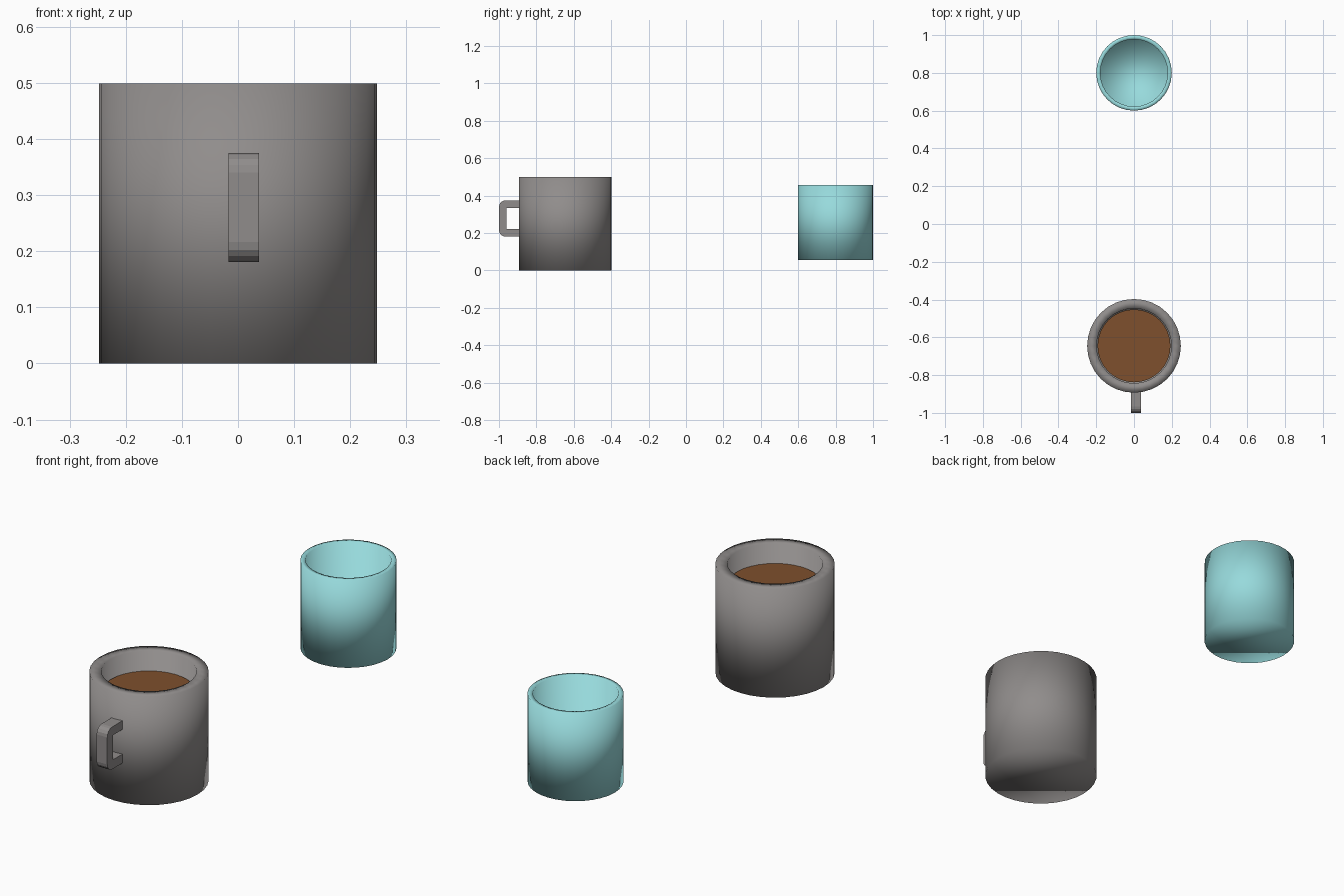
import bpy, bmesh, math

if "Cube" in bpy.data.objects:
    bpy.data.objects.remove(bpy.data.objects["Cube"])

SIDES = 32
GREY = (0.28, 0.265, 0.26, 1)
BLUE = (0.31, 0.70, 0.715, 1)
BROWN = (0.21, 0.08, 0.026, 1)


def finish(name, bm, color, smooth):
    bmesh.ops.recalc_face_normals(bm, faces=bm.faces)
    for face in bm.faces:
        face.smooth = smooth
    mesh = bpy.data.meshes.new(name)
    bm.to_mesh(mesh)
    bm.free()
    obj = bpy.data.objects.new(name, mesh)
    bpy.context.collection.objects.link(obj)
    mat = bpy.data.materials.new(name + "_color")
    mat.diffuse_color = color
    mat.use_nodes = True
    mat.node_tree.nodes["Principled BSDF"].inputs["Base Color"].default_value = mat.diffuse_color
    mesh.materials.append(mat)
    return obj


def lathe(name, profile, y, color, smooth=True):
    """Stack rings from (radius, z) pairs and cap both ends."""
    bm = bmesh.new()
    rings = []
    for r, z in profile:
        rings.append([bm.verts.new((r * math.cos(a), y + r * math.sin(a), z))
                      for a in (2 * math.pi * i / SIDES for i in range(SIDES))])
    for lo, hi in zip(rings, rings[1:]):
        for i in range(SIDES):
            j = (i + 1) % SIDES
            bm.faces.new((lo[i], lo[j], hi[j], hi[i]))
    bm.faces.new(rings[0])
    bm.faces.new(rings[-1])
    return finish(name, bm, color, smooth)


# Thick-walled mug and the drink inside it, softly shaded over the rims
MUG_Y = -0.645
lathe("mug_body", [(0.248, 0), (0.248, 0.499), (0.198, 0.499), (0.196, 0.05)], MUG_Y, GREY)
lathe("coffee", [(0.193, 0.39), (0.193, 0.41)], MUG_Y, BROWN, smooth=False)

# Thin-walled cup
lathe("blue_cup", [(0.2, 0.055), (0.2, 0.457), (0.178, 0.457), (0.176, 0.078)], 0.8, BLUE)


# C-shaped handle with rounded outer corners, extruded along x
def corner(cy, cz, r, start):
    return [(cy + r * math.cos(a), cz + r * math.sin(a))
            for a in (math.radians(start + 22.5 * k) for k in range(5))]


R = 0.035
outline = ([(-0.87, 0.375)] + corner(-1 + R, 0.375 - R, R, 90)
           + corner(-1 + R, 0.181 + R, R, 180)
           + [(-0.87, 0.181), (-0.87, 0.222), (-0.96, 0.222), (-0.96, 0.335), (-0.87, 0.335)])
bm = bmesh.new()
face = bm.faces.new([bm.verts.new((-0.017, y, z)) for y, z in outline])
ext = bmesh.ops.extrude_face_region(bm, geom=[face])
bmesh.ops.translate(bm, vec=(0.054, 0, 0),
                    verts=[g for g in ext["geom"] if isinstance(g, bmesh.types.BMVert)])
finish("mug_handle", bm, GREY, smooth=False)
